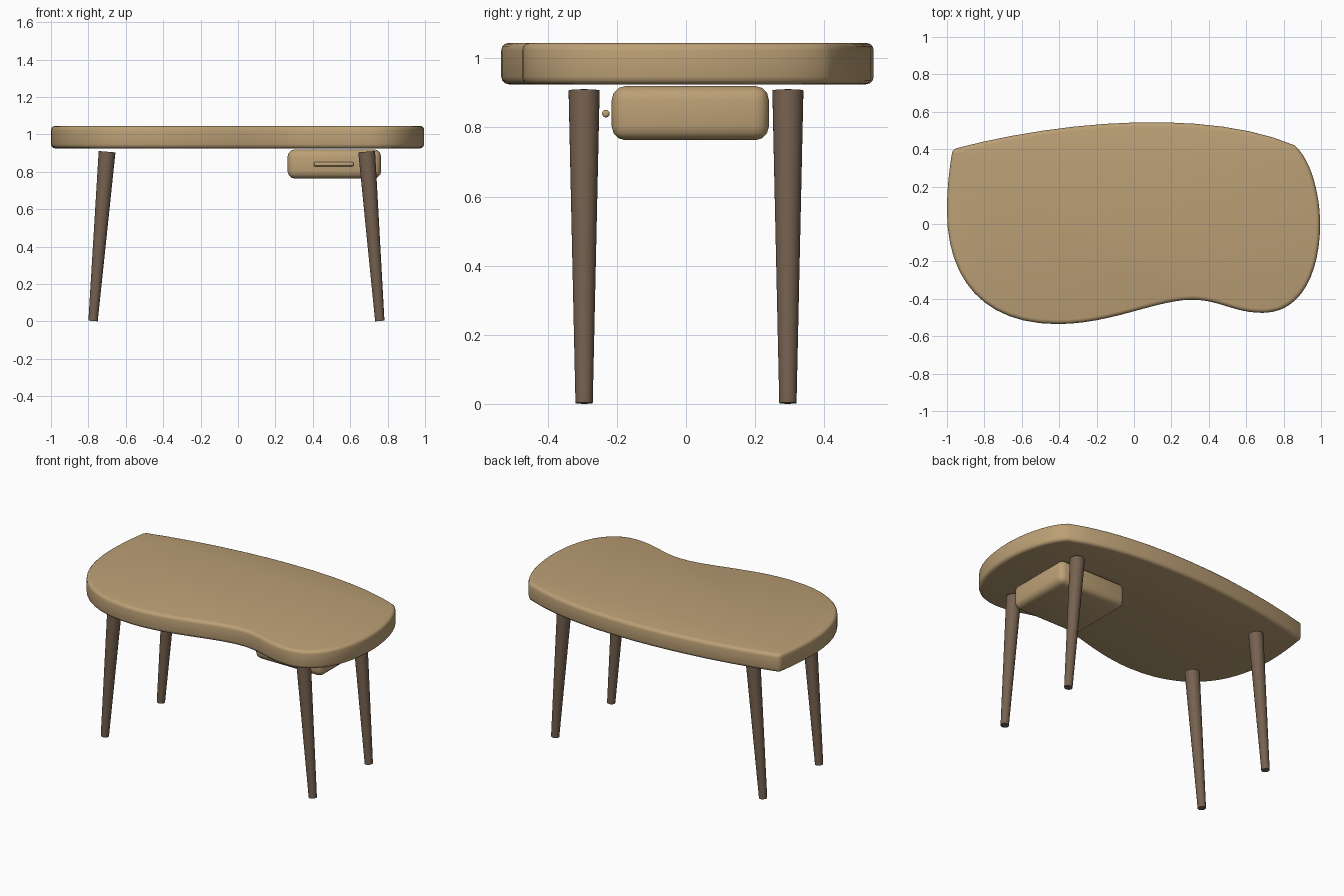
import bpy, bmesh, math
from mathutils import Vector
from mathutils.geometry import interpolate_bezier

if "Cube" in bpy.data.objects:
    bpy.data.objects.remove(bpy.data.objects["Cube"], do_unlink=True)


def material(name, rgb):
    mat = bpy.data.materials.new(name)
    mat.use_nodes = True
    mat.diffuse_color = (*rgb, 1)
    mat.node_tree.nodes["Principled BSDF"].inputs["Base Color"].default_value = (*rgb, 1)
    return mat


wood = material("light_wood", (0.5, 0.35, 0.18))
dark_wood = material("dark_wood", (0.18, 0.12, 0.08))


def finish(bm, name, mat, bevel=0, segments=3):
    """Turn a bmesh into a smooth-shaded, optionally bevelled object."""
    bmesh.ops.recalc_face_normals(bm, faces=bm.faces)
    mesh = bpy.data.meshes.new(name)
    bm.to_mesh(mesh)
    bm.free()
    mesh.materials.append(mat)
    obj = bpy.data.objects.new(name, mesh)
    bpy.context.collection.objects.link(obj)
    bpy.ops.object.select_all(action="DESELECT")
    obj.select_set(True)
    bpy.context.view_layer.objects.active = obj
    if bevel:
        mod = obj.modifiers.new("rounded_edges", "BEVEL")
        mod.width, mod.segments = bevel, segments
        mod.limit_method, mod.angle_limit = "ANGLE", math.radians(60)
        bpy.ops.object.modifier_apply(modifier=mod.name)
    bpy.ops.object.shade_smooth_by_angle(angle=math.radians(35))
    return obj


# Tabletop: kidney outline, each entry is two handles and an end point
start = (-0.97, 0.40)
outline = [
    ((-0.35, 0.565), (0.42, 0.61), (0.86, 0.42)),
    ((0.95, 0.34), (0.995, 0.15), (0.995, 0.0)),
    ((0.995, -0.25), (0.9, -0.475), (0.69, -0.475)),
    ((0.53, -0.475), (0.46, -0.405), (0.31, -0.405)),
    ((0.12, -0.405), (-0.12, -0.535), (-0.41, -0.535)),
    ((-0.8, -0.535), (-1.0, -0.3), (-1.0, 0.07)),
    ((-1.0, 0.2), (-0.985, 0.31), start),
]
bm = bmesh.new()
verts = []
for h1, h2, end in outline:
    points = interpolate_bezier(*(Vector((*p, 0.925)) for p in (start, h1, h2, end)), 13)
    verts += [bm.verts.new(p) for p in points[:-1]]
    start = end
base = bm.faces.new(verts)
raised = bmesh.ops.extrude_face_region(bm, geom=[base], use_keep_orig=True)["geom"]
bmesh.ops.translate(bm, vec=(0, 0, 0.12),
                    verts=[g for g in raised if isinstance(g, bmesh.types.BMVert)])
top = finish(bm, "tabletop", wood, bevel=0.022)

# Legs: tapered and splayed sideways
for side, x_top, x_foot in (("right", -0.70, -0.775), ("left", 0.688, 0.758)):
    for place, y in (("front", -0.295), ("back", 0.295)):
        foot, head = Vector((x_foot, y, 0.002)), Vector((x_top, y, 0.907))
        axis = head - foot
        bm = bmesh.new()
        bmesh.ops.create_cone(bm, cap_ends=True, segments=32, radius1=0.025,
                              radius2=0.045, depth=axis.length)
        leg = finish(bm, f"{place}_{side}_leg", dark_wood)
        leg.location = (foot + head) / 2
        leg.rotation_euler = axis.to_track_quat("Z", "Y").to_euler()

# Drawer: rounded box hung below the top
bm = bmesh.new()
bmesh.ops.create_cube(bm, size=1)
bmesh.ops.scale(bm, vec=(0.5, 0.455, 0.157), verts=bm.verts)
drawer = finish(bm, "drawer", wood, bevel=0.04)
drawer.location = (0.515, 0.0125, 0.8415)

# Drawer handle: slim rounded bar
bm = bmesh.new()
bmesh.ops.create_cone(bm, cap_ends=True, segments=16, radius1=0.011,
                      radius2=0.011, depth=0.212)
handle = finish(bm, "drawer_handle", wood, bevel=0.007)
handle.location = (0.512, -0.232, 0.84)
handle.rotation_euler = (0, math.pi / 2, 0)
